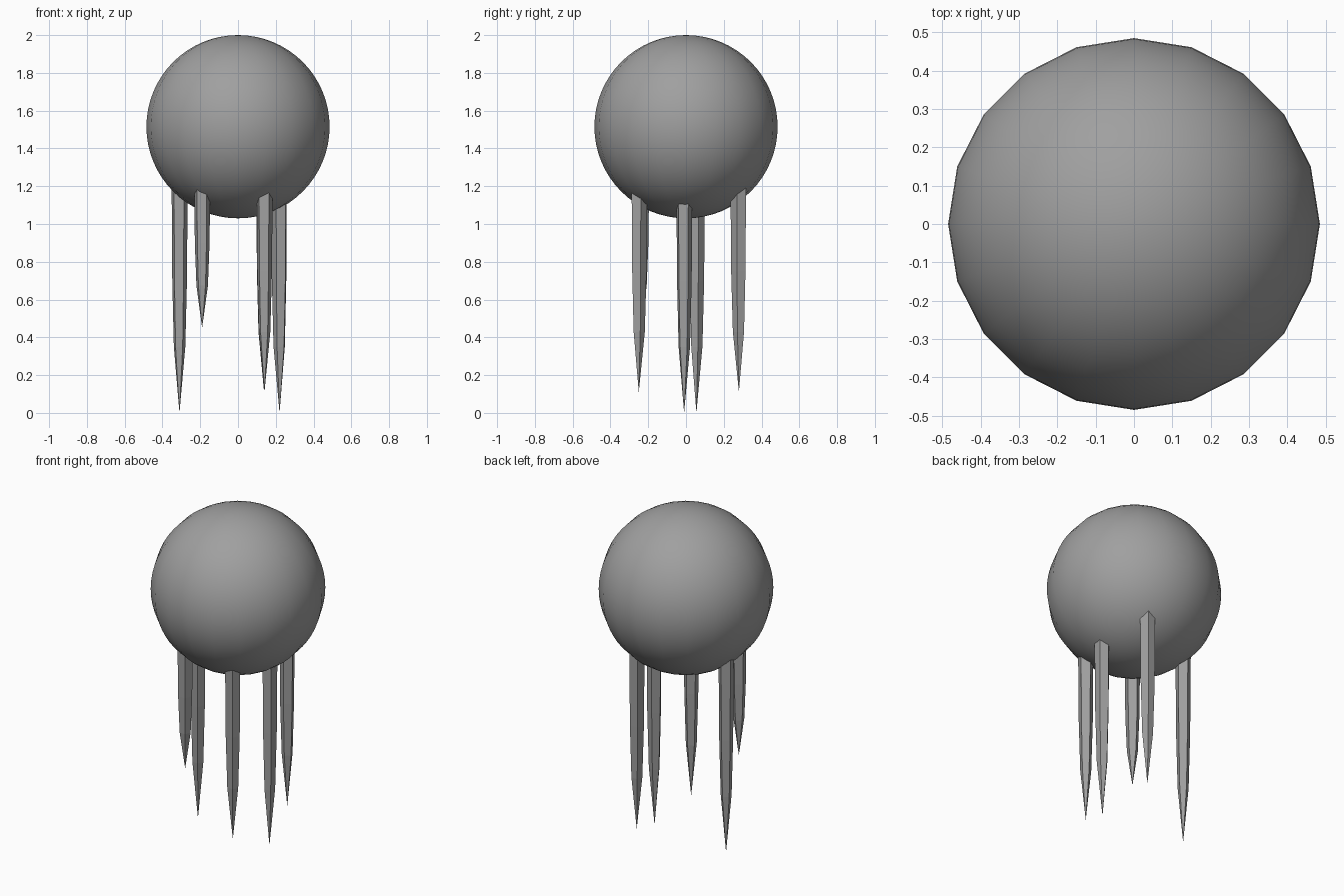
import bpy
import bmesh
import math

cube = bpy.data.objects.get("Cube")
if cube:
    bpy.data.objects.remove(cube, do_unlink=True)

# One grey material
grey = bpy.data.materials.new("mid_grey")
grey.use_nodes = True
colour = (0.35, 0.35, 0.35, 1.0)
grey.diffuse_color = colour
grey.node_tree.nodes["Principled BSDF"].inputs["Base Color"].default_value = colour

# Round body
RADIUS = 0.485
bpy.ops.mesh.primitive_uv_sphere_add(
    segments=20, ring_count=32, radius=RADIUS, location=(0, 0, 2 - RADIUS))
body = bpy.context.object
body.name = "body"
body.data.materials.append(grey)
bpy.ops.object.shade_smooth()

# Five-sided tentacle: (fraction of length above the tip, radius)
PROFILE = [(0.28, 0.032), (0.56, 0.041), (1.0, 0.045)]
SIDES = 5
TOP = 1.25


def tentacle(name, x, y, tip_z, turn):
    """Tapered prism running from inside the body down to a point."""
    bm = bmesh.new()
    rings = []
    for t, r in PROFILE:
        ring = []
        for i in range(SIDES):
            a = math.radians(turn) + math.tau * i / SIDES
            ring.append(bm.verts.new((r * math.cos(a), r * math.sin(a),
                                      t * (TOP - tip_z))))
        rings.append(ring)
    tip = bm.verts.new((0, 0, 0))
    for i in range(SIDES):
        j = (i + 1) % SIDES
        bm.faces.new((tip, rings[0][j], rings[0][i]))
        for low, high in zip(rings, rings[1:]):
            bm.faces.new((low[i], low[j], high[j], high[i]))
    bm.faces.new(rings[-1])
    bmesh.ops.recalc_face_normals(bm, faces=bm.faces)
    mesh = bpy.data.meshes.new(name)
    bm.to_mesh(mesh)
    bm.free()
    mesh.materials.append(grey)
    obj = bpy.data.objects.new(name, mesh)
    obj.location = (x, y, tip_z)
    bpy.context.collection.objects.link(obj)


# Tentacles: name, x, y, tip height, turn in degrees
for spec in [
    ("tentacle_right", -0.31, 0.055, 0.0, -58),
    ("tentacle_front_right", -0.19, -0.24, 0.45, -56),
    ("tentacle_front_left", 0.14, -0.25, 0.11, -58),
    ("tentacle_left", 0.22, -0.01, 0.0, 30),
    ("tentacle_back_left", 0.138, 0.28, 0.11, 58),
]:
    tentacle(*spec)
